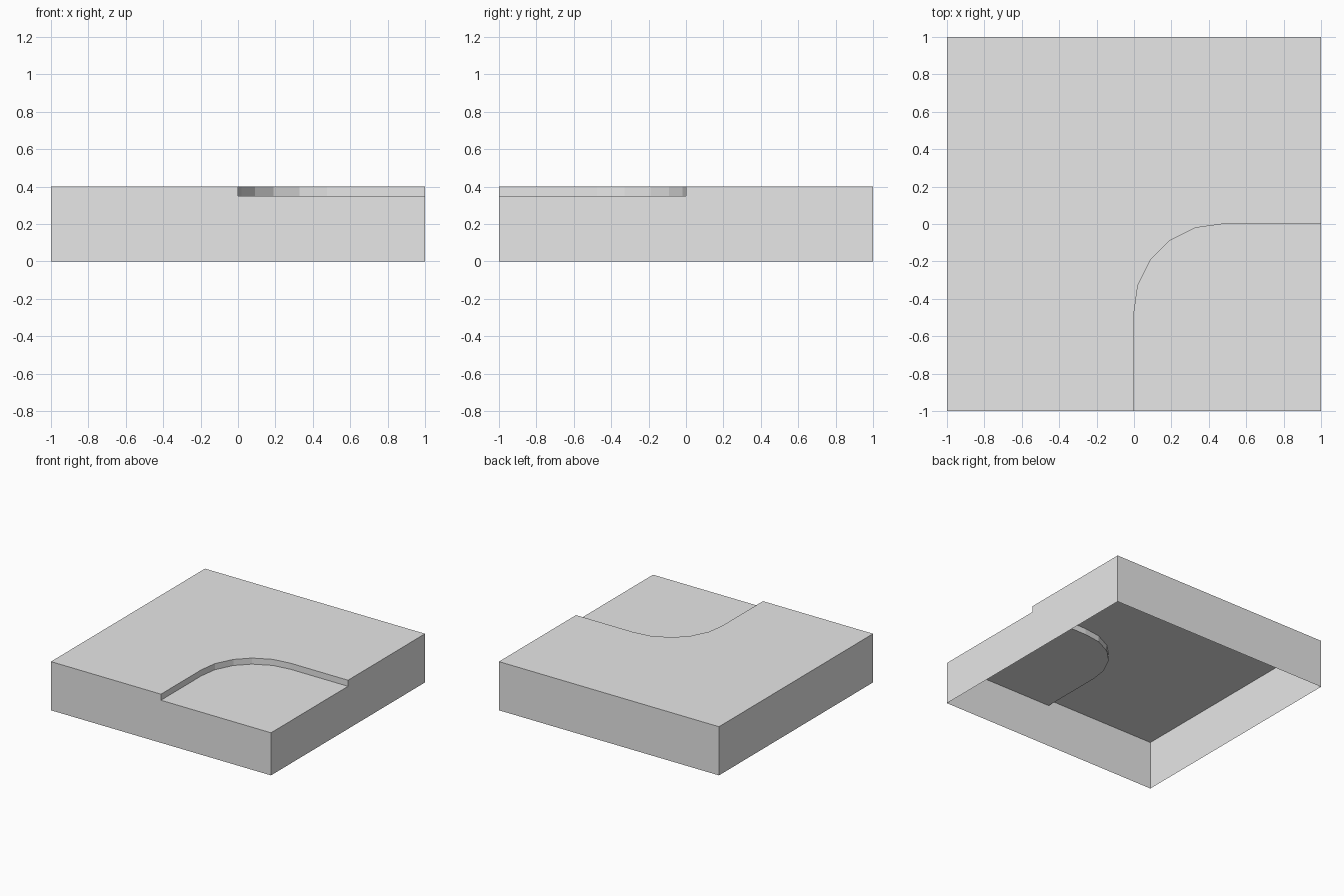
import bpy
import bmesh

cube = bpy.data.objects.get("Cube")
if cube:
    bpy.data.objects.remove(cube, do_unlink=True)

TOP, LOW = 0.4, 0.35

# Grey material
grey = bpy.data.materials.new("light grey")
grey.use_nodes = True
colour = (0.8, 0.8, 0.8, 1)
grey.diffuse_color = colour
grey.node_tree.nodes["Principled BSDF"].inputs["Base Color"].default_value = colour

# Rounded recess outline: half of it, mirrored across the diagonal
half = [(0, -1), (0, -0.475), (0.02, -0.33), (0.09, -0.19)]
curve = half + [(-y, -x) for x, y in reversed(half)]

bm = bmesh.new()


def face(points):
    bm.faces.new([bm.verts.new(p) for p in points])


def at_height(points, z):
    return [(x, y, z) for x, y in points]


# Raised top and sunken corner
face(at_height(curve + [(1, 1), (-1, 1), (-1, -1)], TOP))
face(at_height([(1, -1)] + curve[::-1], LOW))

# Step between the two levels
for a, b in zip(curve, curve[1:]):
    face(at_height([a, b], LOW) + at_height([b, a], TOP))

# Plain back and left-hand walls
for a, b in [((1, 1), (-1, 1)), ((-1, 1), (-1, -1))]:
    face(at_height([a, b], 0) + at_height([b, a], TOP))

# Notched walls beside the sunken corner
face([(-1, -1, 0), (1, -1, 0), (1, -1, LOW), (0, -1, LOW), (0, -1, TOP), (-1, -1, TOP)])
face([(1, -1, 0), (1, 1, 0), (1, 1, TOP), (1, 0, TOP), (1, 0, LOW), (1, -1, LOW)])

# Join the faces into one open-bottomed shell
bmesh.ops.remove_doubles(bm, verts=bm.verts[:], dist=0.0001)
mesh = bpy.data.meshes.new("stepped_tile")
bm.to_mesh(mesh)
bm.free()
mesh.materials.append(grey)
tile = bpy.data.objects.new("stepped_tile", mesh)
bpy.context.collection.objects.link(tile)
